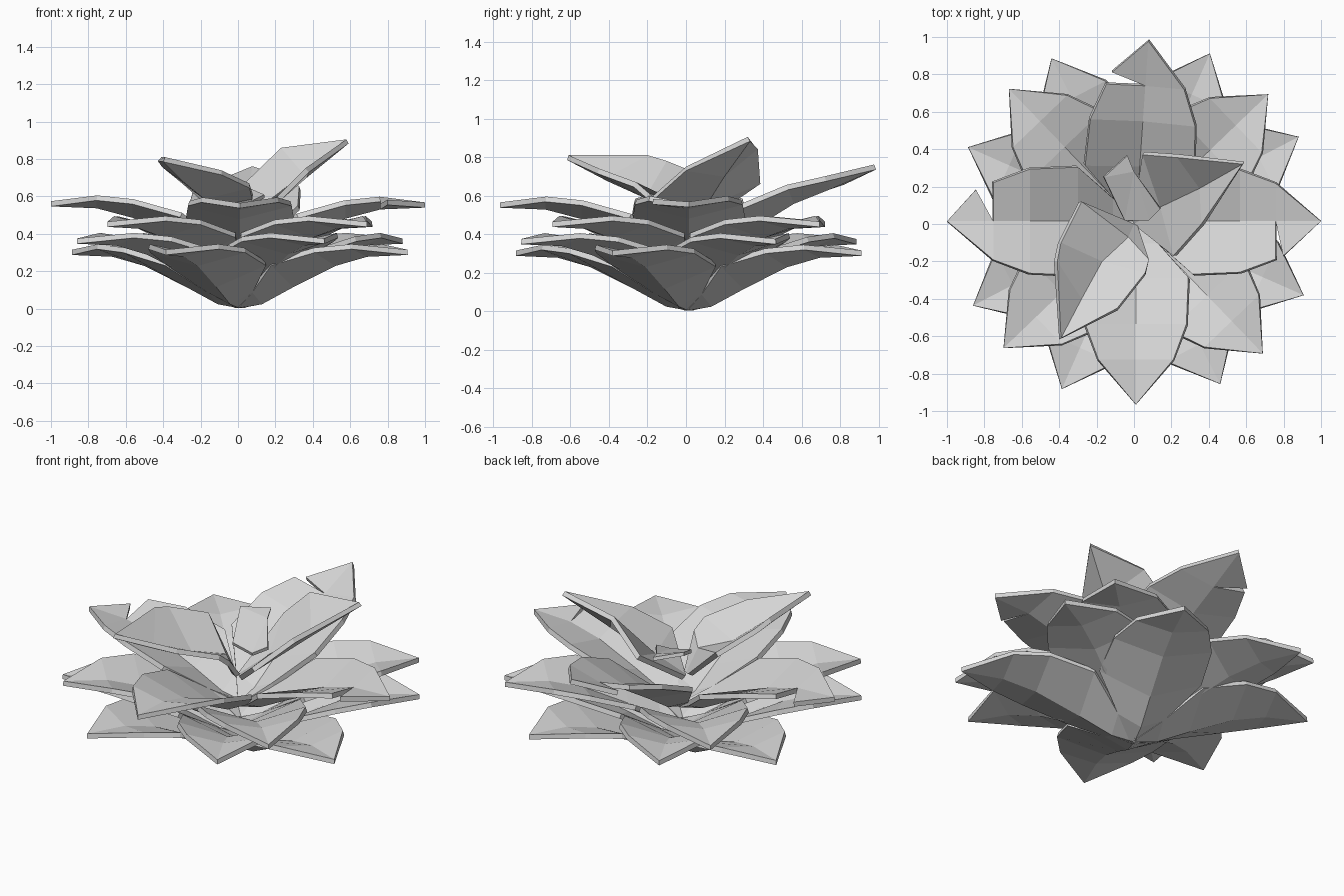
import bpy
import bmesh
from math import radians
from mathutils import Matrix, Vector

cube = bpy.data.objects.get("Cube")
if cube:
    bpy.data.objects.remove(cube, do_unlink=True)

grey = bpy.data.materials.new("pale_grey")
grey.use_nodes = True
grey.diffuse_color = (0.68, 0.68, 0.68, 1)
grey.node_tree.nodes["Principled BSDF"].inputs["Base Color"].default_value = grey.diffuse_color

# Petal cross-sections: distance out, half width, height of midrib, height of edge
ROWS = [
    (0.00, 0.02, 0.03, 0.03),
    (0.12, 0.12, 0.05, 0.11),
    (0.30, 0.28, 0.14, 0.255),
    (0.55, 0.27, 0.255, 0.325),
    (0.74, 0.20, 0.305, 0.345),
]
TIP = Vector((0.98, 0, 0.315))


def finish(bm, name, thickness):
    """Turn a thin sheet into a solid, flat-faced object."""
    mesh = bpy.data.meshes.new(name)
    bm.to_mesh(mesh)
    bm.free()
    mesh.materials.append(grey)
    obj = bpy.data.objects.new(name, mesh)
    bpy.context.collection.objects.link(obj)
    solid = obj.modifiers.new("thickness", 'SOLIDIFY')
    solid.thickness = thickness
    solid.offset = -1
    return obj


def sheet(name, rows, tip_point, corners=(None, None)):
    """Petal from rows of left, middle, right points; corners split the tip off."""
    bm = bmesh.new()
    verts = [[bm.verts.new(p) for p in row] for row in rows]
    for (l0, c0, r0), (l1, c1, r1) in zip(verts, verts[1:]):
        bm.faces.new((c0, c1, l1, l0))
        bm.faces.new((r0, r1, c1, c0))
    left, mid, right = verts[-1]
    if corners[0]:
        left = bm.verts.new(corners[0])
    if corners[1]:
        right = bm.verts.new(corners[1])
    tip = bm.verts.new(tip_point)
    bm.faces.new((mid, tip, left))
    bm.faces.new((right, tip, mid))
    return finish(bm, name, 0.028)


def petal(name, angle, lift, size=1.0, tilt=0, tear=0, gap=0.09, tip_rise=0):
    """Cupped, pointed petal; tear (+1 left, -1 right) splits the tip from that shoulder."""
    place = (Matrix.Translation((0.01, 0.015, lift))
             @ Matrix.Rotation(radians(angle), 4, 'Z')
             @ Matrix.Rotation(radians(-tilt), 4, 'Y')
             @ Matrix.Scale(size, 4))
    rows = [[place @ Vector(p) for p in ((r, w, e), (r, 0, c), (r, -w, e))]
            for r, w, c, e in ROWS]
    corners = [None, None]
    if tear:
        r, w, c, e = ROWS[-1]
        corners[0 if tear > 0 else 1] = place @ Vector(
            (r + gap, tear * (w - gap * 0.4), e - gap * 0.4))
    return sheet(name, rows, place @ (TIP + Vector((0, 0, tip_rise))), corners)


# Three lower rings of four petals
for ring, (turn, lift) in {"bottom": (-23.8, 0.0), "lower": (27.4, 0.06),
                           "middle": (43.8, 0.15)}.items():
    for i in range(4):
        petal(f"{ring}_petal_{i + 1}", turn + 90 * i, lift)

# Upper ring, with torn tips and a raised back petal
petal("upper_petal_left", 0, 0.25, size=1.01, tear=-1, gap=0.04)
petal("upper_petal_right", 180, 0.25, size=1.03, tear=-1)
petal("upper_petal_front", -90, 0.25)
petal("upper_petal_back", 86, 0.25, size=1.04, tilt=7, tear=1, gap=0.06, tip_rise=0.06)

# Steep, wide inner petals
root = [(-0.01, 0.02, 0.44), (0, 0, 0.44), (0.02, -0.02, 0.44)]
sheet("inner_petal_back", [
    root,
    [(0.045, 0.37, 0.68), (0.14, 0.09, 0.56), (0.21, -0.17, 0.60)],
    [(0.23, 0.355, 0.86), (0.35, 0.19, 0.72), (0.36, 0.0, 0.75)],
], (0.58, 0.32, 0.905))

root = [(0.02, -0.01, 0.45), (0, 0, 0.45), (-0.02, 0.01, 0.45)]
sheet("inner_petal_front", [
    root,
    [(0.08, -0.19, 0.61), (-0.03, -0.07, 0.58), (-0.28, 0.12, 0.69)],
    [(0.06, -0.26, 0.67), (-0.17, -0.20, 0.61), (-0.39, -0.10, 0.78)],
    [(-0.09, -0.45, 0.74), (-0.28, -0.40, 0.70), (-0.41, -0.20, 0.81)],
], (-0.39, -0.61, 0.81))

# Small curled petal at the heart
bm = bmesh.new()
outline = [(0.08, 0.02, 0.58), (0.14, 0.08, 0.61), (0.0, 0.28, 0.67),
           (-0.035, 0.365, 0.69), (-0.16, 0.25, 0.71), (-0.05, 0.02, 0.61)]
bm.faces.new([bm.verts.new(p) for p in outline])
bmesh.ops.triangulate(bm, faces=bm.faces[:])
finish(bm, "heart_petal", 0.02)
